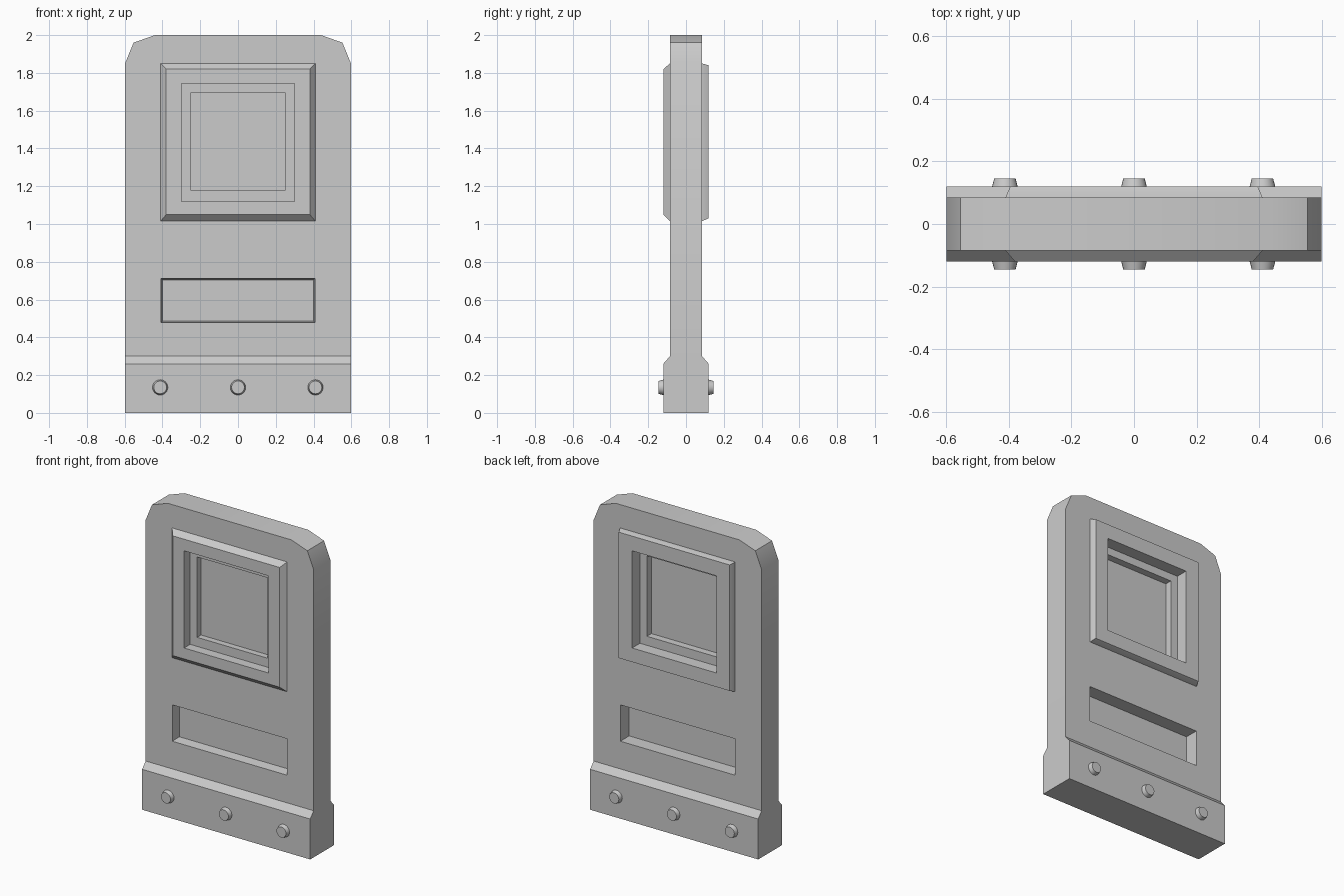
import bpy
import bmesh
import math

if "Cube" in bpy.data.objects:
    bpy.data.objects.remove(bpy.data.objects["Cube"], do_unlink=True)

GREY = (0.6, 0.6, 0.6, 1.0)
grey = bpy.data.materials.new("plain grey")
grey.use_nodes = True
grey.diffuse_color = GREY
grey.node_tree.nodes["Principled BSDF"].inputs["Base Color"].default_value = GREY

HALF_WIDTH = 0.598
BODY = 0.085      # half thickness of the door leaf
FACE = 0.12       # half thickness at the raised trim


def loft(name, rings):
    """Closed solid skinned through rings of equal point count."""
    bm = bmesh.new()
    loops = [[bm.verts.new(p) for p in ring] for ring in rings]
    count = len(loops[0])
    for a, b in zip(loops, loops[1:]):
        for i in range(count):
            j = (i + 1) % count
            bm.faces.new((a[i], a[j], b[j], b[i]))
    bm.faces.new(loops[0])
    bm.faces.new(loops[-1])
    bmesh.ops.recalc_face_normals(bm, faces=bm.faces)
    mesh = bpy.data.meshes.new(name)
    bm.to_mesh(mesh)
    bm.free()
    mesh.materials.append(grey)
    obj = bpy.data.objects.new(name, mesh)
    bpy.context.collection.objects.link(obj)
    return obj


def rect_loft(name, sections):
    """Loft of rectangles, each given as half width, bottom, top, y."""
    return loft(name, [[(-w, y, lo), (w, y, lo), (w, y, hi), (-w, y, hi)]
                       for w, lo, hi, y in sections])


def cut(obj, sections):
    """Carve a lofted rectangle out of an object."""
    cutter = rect_loft("cutter", sections)
    cutter.hide_render = True
    mod = obj.modifiers.new("recess", "BOOLEAN")
    mod.operation = "DIFFERENCE"
    mod.solver = "EXACT"
    mod.object = cutter
    graph = bpy.context.evaluated_depsgraph_get()
    mesh = bpy.data.meshes.new_from_object(obj.evaluated_get(graph))
    obj.modifiers.clear()
    obj.data = mesh
    bpy.data.objects.remove(cutter, do_unlink=True)


def pocket(obj, w, lo, hi, y0, y1):
    cut(obj, [(w, lo, hi, y0), (w, lo, hi, y1)])


# Door leaf with clipped top corners
right_edge = [(HALF_WIDTH, 0.3), (HALF_WIDTH, 1.85), (0.553, 1.96), (0.44, 2.0)]
outline = right_edge + [(-x, z) for x, z in reversed(right_edge)]
leaf = loft("door_leaf", [[(x, y, z) for x, z in outline] for y in (-BODY, BODY)])
pocket(leaf, 0.36, 1.06, 1.80, -0.2, 0.2)

# Lower panel recess, slightly tapered in front and straight behind
cut(leaf, [(0.408, 0.478, 0.712, -0.1), (0.408, 0.478, 0.712, -BODY),
           (0.4, 0.486, 0.704, -0.025)])
pocket(leaf, 0.408, 0.478, 0.712, -0.005, 0.1)

# Raised window frame with stepped recesses on both sides of a thin pane
frame = rect_loft("window_frame", [(0.38, 1.05, 1.82, -FACE),
                                   (0.41, 1.015, 1.85, -BODY),
                                   (0.41, 1.015, 1.85, BODY),
                                   (0.395, 1.03, 1.84, FACE)])
for outer, step, pane in ((-0.2, -0.058, -0.018), (0.2, 0.04, -0.006)):
    pocket(frame, 0.3, 1.12, 1.745, outer, step)
    pocket(frame, 0.25, 1.178, 1.695, outer, pane)

# Kick plate with sloped upper edges
profile = [(-FACE, 0), (FACE, 0), (FACE, 0.26), (BODY, 0.3), (-BODY, 0.3), (-FACE, 0.26)]
kick = loft("kick_plate", [[(x, y, z) for y, z in profile]
                           for x in (-HALF_WIDTH, HALF_WIDTH)])


# Tapered bolts on both faces
def circle(x, y, radius, sides=24):
    turns = [2 * math.pi * i / sides for i in range(sides)]
    return [(x + radius * math.cos(t), y, 0.135 + radius * math.sin(t)) for t in turns]


parts = [leaf, frame, kick]
for side, label in ((-1, "front"), (1, "back")):
    for x, place in ((-0.412, "right"), (0, "middle"), (0.41, "left")):
        parts.append(loft(f"{label}_bolt_{place}",
                          [circle(x, side * 0.115, 0.042),
                           circle(x, side * 0.146, 0.034)]))

# Smooth shading that keeps hard edges
bpy.ops.object.select_all(action="DESELECT")
for part in parts:
    part.select_set(True)
bpy.context.view_layer.objects.active = leaf
bpy.ops.object.shade_smooth_by_angle(angle=math.radians(30))
